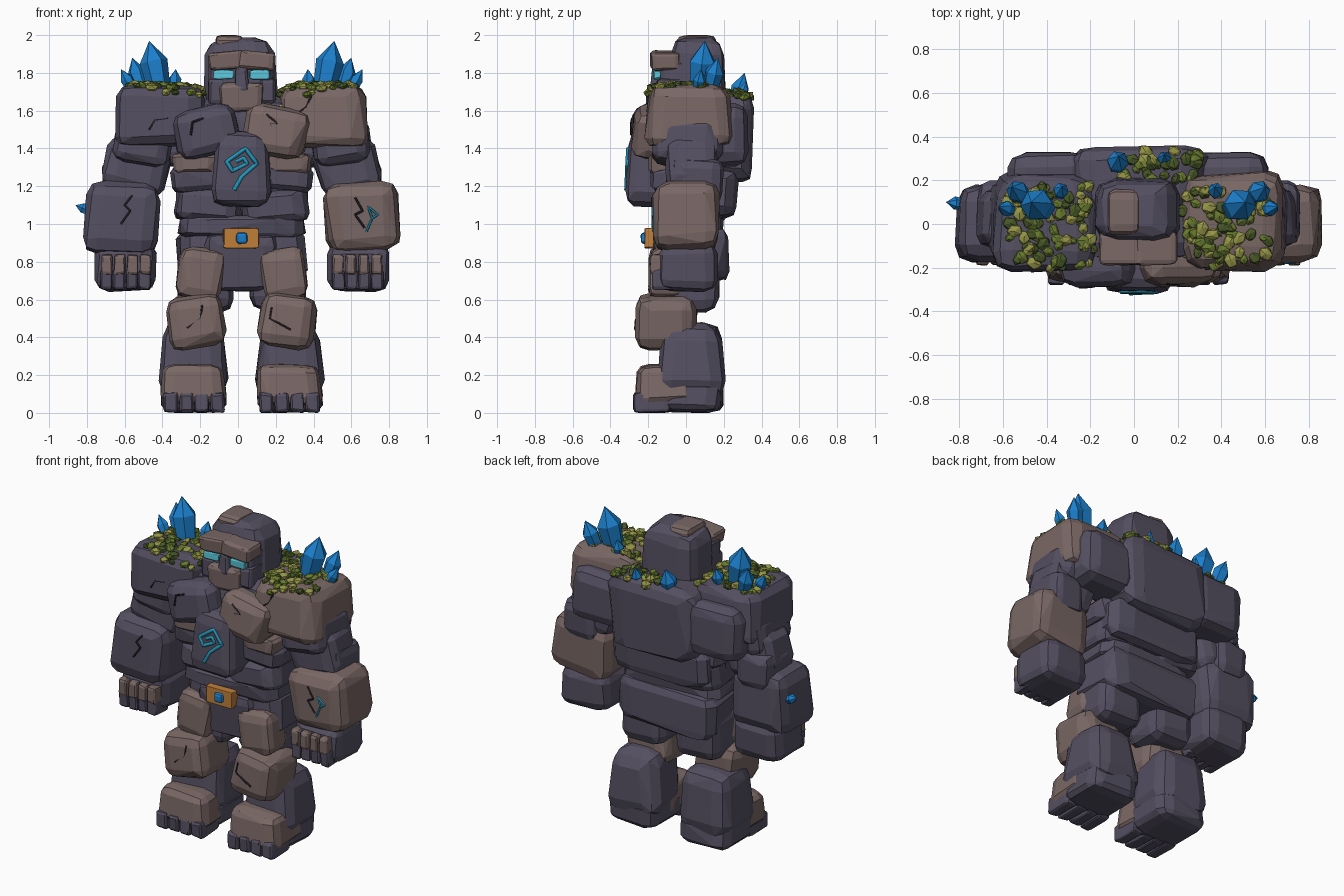
import bpy
import bmesh
import random
from math import radians, cos, sin, tau
from mathutils import Vector, Matrix
from mathutils.bvhtree import BVHTree

random.seed(7)

if "Cube" in bpy.data.objects:
    bpy.data.objects.remove(bpy.data.objects["Cube"])

MIDDLE = .02  # the body's mirror line


def material(name, red, green, blue):
    linear = [((c / 255 + .055) / 1.055) ** 2.4 for c in (red, green, blue)] + [1]
    mat = bpy.data.materials.new(name)
    mat.use_nodes = True
    mat.diffuse_color = linear
    mat.node_tree.nodes["Principled BSDF"].inputs["Base Color"].default_value = linear
    return mat


slate = material("slate_stone", 84, 79, 97)
brown = material("brown_stone", 122, 104, 101)
crystal_blue = material("crystal_blue", 28, 128, 205)
eye_glow = material("eye_glow", 92, 200, 220)
rune_teal = material("rune_teal", 36, 150, 185)
crack_dark = material("crack_dark", 36, 31, 38)
ochre = material("ochre_metal", 190, 126, 58)
mosses = [material("moss_dark", 72, 88, 38), material("moss_green", 104, 122, 46),
          material("moss_light", 150, 150, 72)]


def add_object(name, data, mats, location=(0, 0, 0)):
    obj = bpy.data.objects.new(name, data)
    obj.location = location
    for mat in mats:
        data.materials.append(mat)
    bpy.context.collection.objects.link(obj)
    return obj


def hull(name, points, mat, location):
    """Faceted convex solid around a set of points."""
    bm = bmesh.new()
    for p in points:
        bm.verts.new(p)
    result = bmesh.ops.convex_hull(bm, input=bm.verts[:])
    loose = {g for g in result["geom_interior"] + result["geom_unused"]
             if isinstance(g, bmesh.types.BMVert)}
    bmesh.ops.delete(bm, geom=list(loose), context="VERTS")
    bmesh.ops.dissolve_limit(bm, angle_limit=radians(9), verts=bm.verts[:], edges=bm.edges[:])
    bmesh.ops.recalc_face_normals(bm, faces=bm.faces[:])
    mesh = bpy.data.meshes.new(name)
    bm.to_mesh(mesh)
    bm.free()
    return add_object(name, mesh, [mat], location)


def rock(name, mat, x, y, z, turn=0, taper=1, cut=.42, rough=.16):
    """Chipped block that fills the given x, y and z spans; taper scales its top."""
    low, high = (Vector(side) for side in zip(x, y, z))
    half = (high - low) / 2
    bm = bmesh.new()
    bmesh.ops.create_cube(bm, size=2)
    for v in bm.verts:
        scale = taper if v.co.z > 0 else 1
        v.co.x *= scale
        v.co.y *= scale
        v.co = [c * random.uniform(1 - rough, 1) for c in v.co]
    bmesh.ops.bevel(bm, geom=bm.edges[:], offset=cut, segments=2, profile=.5,
                    affect="EDGES", clamp_overlap=True)
    spin = Matrix.Rotation(radians(turn), 3, "Y")
    points = [spin @ Vector([c * h + random.uniform(-.03, .03) * h for c, h in zip(v.co, half)])
              for v in bm.verts]
    bm.free()
    # Size the turned block to its own spans
    least = [min(p[i] for p in points) for i in range(3)]
    most = [max(p[i] for p in points) for i in range(3)]
    fitted = [[((p[i] - least[i]) / (most[i] - least[i]) * 2 - 1) * half[i] for i in range(3)]
              for p in points]
    return hull(name, fitted, mat, (low + high) / 2)


def pair(name, left_mat, right_mat, x, y, z, turn=0, **options):
    """A left rock and its right partner; x is measured outward from the mirror line."""
    near, far = x
    left = rock("left_" + name, left_mat, (MIDDLE + near, MIDDLE + far), y, z, turn, **options)
    right = rock("right_" + name, right_mat, (MIDDLE - far, MIDDLE - near), y, z, -turn, **options)
    return left, right


def surface(obj, start, direction):
    points = [v.co + obj.location for v in obj.data.vertices]
    tree = BVHTree.FromPolygons(points, [p.vertices[:] for p in obj.data.polygons])
    return tree.ray_cast(Vector(start), Vector(direction))[0]


def carve(name, obj, mat, path, width=.006):
    """Thin line of (x, z) points laid on the front of a rock."""
    hits = []
    for (ax, az), (bx, bz) in zip(path, path[1:]):
        for step in range(7):
            t = step / 6
            hit = surface(obj, (ax + (bx - ax) * t, -2, az + (bz - az) * t), (0, 1, 0))
            if hit:
                hits.append(hit)
    curve = bpy.data.curves.new(name, "CURVE")
    curve.dimensions = "3D"
    curve.bevel_depth = width
    curve.bevel_resolution = 0
    curve.use_fill_caps = True
    spline = curve.splines.new("POLY")
    spline.points.add(len(hits) - 1)
    for point, hit in zip(spline.points, hits):
        point.co = (*hit, 1)
    add_object(name, curve, [mat])


def crystal(name, base, tip, radius):
    """Six-sided shard with a pointed end."""
    base, tip = Vector(base), Vector(tip)
    axis = tip - base
    spin = axis.to_track_quat("Z", "Y")
    points = [axis]
    for along, scale in ((0, .75), (.62, 1)):
        for i in range(6):
            ring = Vector((cos(tau * i / 6), sin(tau * i / 6), 0)) * radius * scale
            points.append(spin @ ring + axis * along)
    hull(name, points, crystal_blue, base)


def moss(name, obj, x, y, count):
    """Small flattened clumps scattered over the top of a rock."""
    bm = bmesh.new()
    for _ in range(count):
        hit = surface(obj, (random.uniform(*x), random.uniform(*y), 3), (0, 0, -1))
        if not hit:
            continue
        size = random.uniform(.022, .042)
        tilt = Matrix.Rotation(random.uniform(-.5, .5), 4, "X") @ Matrix.Rotation(random.uniform(0, tau), 4, "Z")
        place = Matrix.Translation(hit) @ tilt @ Matrix.Diagonal((size, size * .8, size * .65, 1))
        made = bmesh.ops.create_icosphere(bm, subdivisions=1, radius=1, matrix=place)
        shade = random.randrange(3)
        for face in {f for v in made["verts"] for f in v.link_faces}:
            face.material_index = shade
    mesh = bpy.data.meshes.new(name)
    bm.to_mesh(mesh)
    bm.free()
    add_object(name, mesh, mosses)


# Head
rock("skull", slate, x=(-.18, .21), y=(-.09, .21), z=(1.6, 1.99), taper=.9)
rock("crown_patch", brown, x=(-.12, .03), y=(-.05, .16), z=(1.88, 2))
rock("face", slate, x=(-.16, .2), y=(-.15, .06), z=(1.63, 1.88), cut=.25)
rock("jaw", brown, x=(-.1, .14), y=(-.19, .02), z=(1.59, 1.75), taper=1.1, cut=.3)
rock("nose", slate, x=(-.02, .06), y=(-.19, -.08), z=(1.69, 1.84), taper=.7, cut=.3)
pair("cheek", slate, slate, x=(.09, .18), y=(-.16, 0), z=(1.63, 1.77), cut=.3)
pair("brow", brown, brown, x=(-.02, .18), y=(-.19, -.03), z=(1.81, 1.92), turn=6, cut=.3)
pair("eye", eye_glow, eye_glow, x=(.04, .15), y=(-.175, -.13), z=(1.765, 1.815), cut=.3)

# Torso
rock("torso_core", slate, x=(-.31, .35), y=(-.17, .22), z=(1.1, 1.68))
upper_back = rock("upper_back", slate, x=(-.29, .34), y=(.06, .36), z=(1.22, 1.7), cut=.34)
rock("lower_back", slate, x=(-.33, .37), y=(0, .28), z=(1.03, 1.3))
sternum = rock("sternum", slate, x=(-.14, .18), y=(-.32, -.08), z=(1.09, 1.5), taper=.8, cut=.36)
left_pec, right_pec = pair("pec", brown, slate, x=(0, .37), y=(-.29, .05), z=(1.34, 1.64), turn=12)
pair("rib", brown, brown, x=(.12, .37), y=(-.2, .05), z=(1.26, 1.38))
pair("flank", slate, slate, x=(.06, .38), y=(-.19, .2), z=(1.16, 1.33), turn=6)
pair("waist", slate, slate, x=(0, .36), y=(-.18, .21), z=(.99, 1.2), turn=-5)
rock("belt_stone", slate, x=(-.32, .36), y=(-.18, .2), z=(.92, 1.06))
rock("pelvis", slate, x=(-.33, .37), y=(-.15, .23), z=(.69, .99), cut=.36)
rock("loin_plate", slate, x=(-.18, .22), y=(-.18, .05), z=(.64, .95), taper=1.3)
rock("buckle", ochre, x=(-.08, .11), y=(-.22, -.14), z=(.87, .98), cut=.15, rough=.04)
rock("buckle_gem", crystal_blue, x=(-.01, .05), y=(-.24, -.18), z=(.895, .955), cut=.5, rough=.02)

# Shoulders and arms
left_shoulder, right_shoulder = pair("shoulder", brown, slate, x=(.19, .67), y=(-.22, .25),
                                     z=(1.4, 1.74), taper=.92, cut=.34)
pair("shoulder_back", slate, slate, x=(.22, .6), y=(.04, .33), z=(1.3, 1.64))
pair("deltoid", slate, slate, x=(.36, .69), y=(-.18, .2), z=(1.3, 1.56), turn=-8)
pair("upper_arm", slate, slate, x=(.37, .74), y=(-.11, .17), z=(1.14, 1.46), turn=-14)
pair("elbow", slate, slate, x=(.5, .74), y=(-.08, .2), z=(1.1, 1.36))
left_forearm, right_forearm = pair("forearm", brown, slate, x=(.43, .84), y=(-.18, .18),
                                   z=(.84, 1.23), turn=-5, cut=.38)
pair("hand", slate, slate, x=(.45, .78), y=(-.15, .17), z=(.64, .9))
for i in range(4):
    inner = .48 + i * .068
    pair(f"knuckle_{i}", brown, brown, x=(inner, inner + .06), y=(-.19, -.07), z=(.73, .84), cut=.3)
    pair(f"finger_{i}", slate, slate, x=(inner, inner + .066), y=(-.18, -.04), z=(.65, .76), cut=.3)

# Legs and feet
pair("thigh", slate, slate, x=(.04, .34), y=(-.12, .18), z=(.53, .86))
pair("thigh_plate", brown, brown, x=(.09, .35), y=(-.2, 0), z=(.59, .88), turn=-8)
left_knee, right_knee = pair("knee", brown, brown, x=(.08, .4), y=(-.27, .06), z=(.33, .64), turn=8)
pair("shin", slate, slate, x=(.07, .44), y=(-.15, .21), z=(.08, .48), taper=.8)
pair("foot", brown, brown, x=(.08, .43), y=(-.27, .08), z=(.04, .26), taper=.9, cut=.36)
pair("heel", slate, slate, x=(.08, .43), y=(-.15, .2), z=(0, .18))
for i in range(4):
    inner = .09 + i * .082
    pair(f"toe_{i}", slate, slate, x=(inner, inner + .08), y=(-.28, -.08), z=(0, .11), cut=.3)

# Moss and crystals, mirrored over the shoulders
moss("left_shoulder_moss", left_shoulder, (.22, .62), (-.2, .17), 85)
moss("right_shoulder_moss", right_shoulder, (-.58, -.18), (-.2, .17), 85)
moss("upper_back_moss", upper_back, (-.06, .3), (.17, .33), 30)
for side, sign in (("left", 1), ("right", -1)):
    def out(distance):
        return MIDDLE + sign * distance
    crystal(side + "_tall_crystal", (out(.43), .07, 1.68), (out(.49), .1, 1.97), .075)
    crystal(side + "_middle_crystal", (out(.52), .12, 1.68), (out(.58), .17, 1.88), .05)
    crystal(side + "_small_crystal", (out(.56), .06, 1.68), (out(.64), .08, 1.82), .035)
    crystal(side + "_crystal_bud", (out(.36), .13, 1.68), (out(.35), .17, 1.82), .035)
crystal("back_crystal", (-.08, .25, 1.6), (-.07, .31, 1.8), .05)
crystal("small_back_crystal", (.14, .27, 1.6), (.14, .32, 1.76), .032)
crystal("forearm_crystal", (-.76, .09, 1.06), (-.86, .1, 1.1), .03)

# Chest spiral, forearm mark and cracks
carve("chest_rune", sternum, rune_teal, [(-.02, 1.18), (.02, 1.25), (.1, 1.32), (.04, 1.4), (-.06, 1.33),
      (-.03, 1.28), (.05, 1.32), (.03, 1.35), (-.01, 1.33)], width=.012)
carve("forearm_rune", left_forearm, rune_teal, [(.68, .96), (.71, 1.03), (.69, 1.09), (.74, 1.05), (.71, 1.03)])
carve("left_forearm_crack", left_forearm, crack_dark, [(.62, 1.14), (.66, 1.07), (.62, 1.05), (.67, .98)])
carve("right_forearm_crack", right_forearm, crack_dark, [(-.56, 1.15), (-.6, 1.1), (-.57, 1.07), (-.62, 1)])
carve("left_pec_crack", left_pec, crack_dark, [(.15, 1.58), (.21, 1.53), (.17, 1.53), (.22, 1.47)])
carve("right_pec_crack", right_pec, crack_dark, [(-.25, 1.47), (-.24, 1.54), (-.18, 1.56)])
carve("left_shoulder_crack", left_shoulder, crack_dark, [(.31, 1.58), (.36, 1.62), (.39, 1.68)])
carve("right_shoulder_crack", right_shoulder, crack_dark, [(-.47, 1.5), (-.44, 1.55), (-.37, 1.56)])
carve("left_knee_crack", left_knee, crack_dark, [(.18, .56), (.17, .5), (.28, .44)])
carve("right_knee_crack", right_knee, crack_dark, [(-.19, .57), (-.2, .5), (-.27, .45)])
